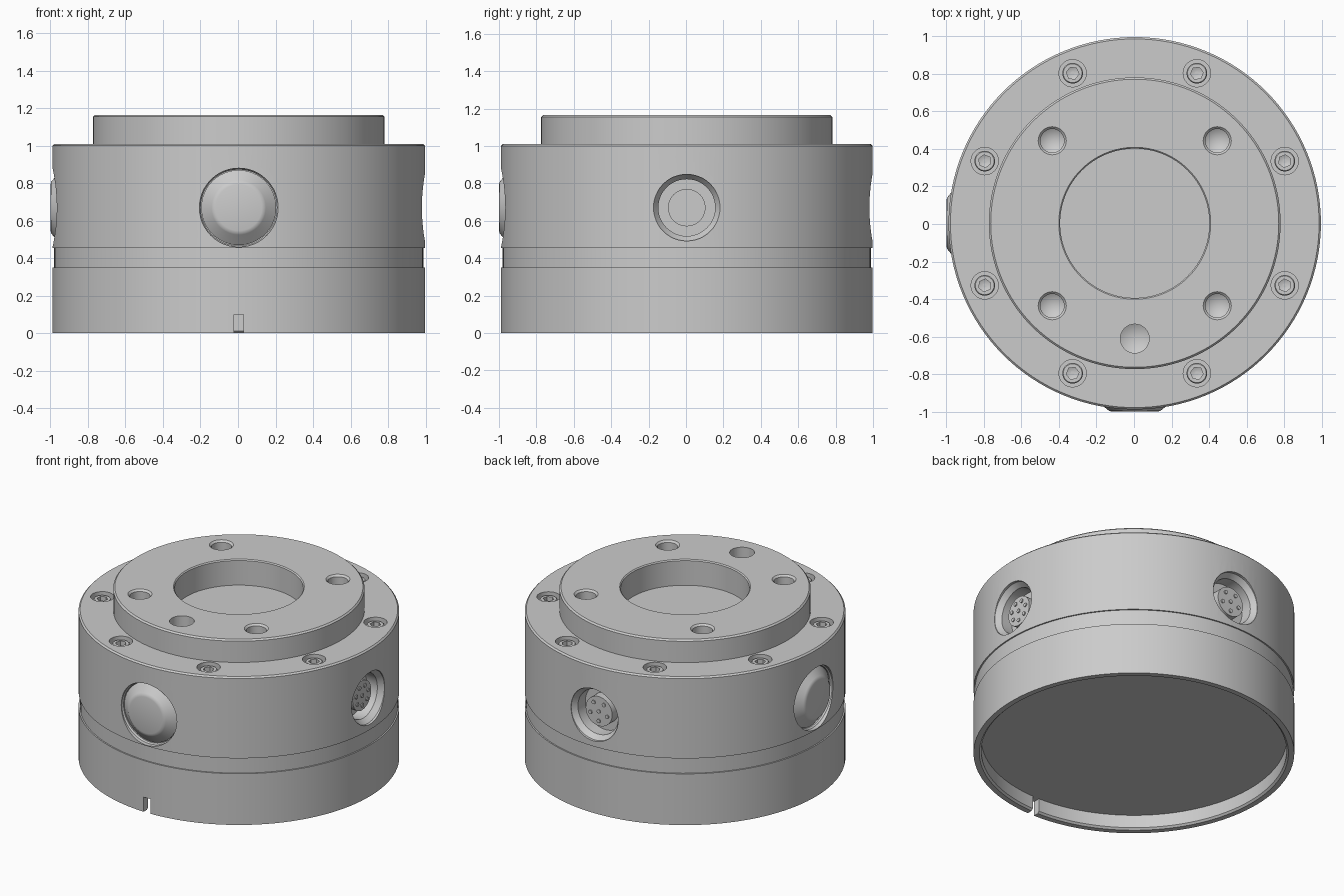
import bpy, bmesh
from math import radians, cos, sin, tau
from mathutils import Matrix, Vector

default = bpy.data.objects.get("Cube")
if default:
    bpy.data.objects.remove(default, do_unlink=True)

CENTRE = Matrix.Translation((0.004, 0.004, 0))
R = 0.993
PORT_Z = 0.67

grey = bpy.data.materials.new("machined grey")
grey.use_nodes = True
colour = (0.6, 0.6, 0.6, 1)
grey.diffuse_color = colour
grey.node_tree.nodes["Principled BSDF"].inputs["Base Color"].default_value = colour


def lathe(bm, profile, matrix, seg):
    """Add a closed solid of revolution to bm; profile is (radius, z) from axis to axis."""
    part = bmesh.new()
    verts = [part.verts.new((r, 0, z)) for r, z in profile]
    edges = [part.edges.new(pair) for pair in zip(verts, verts[1:])]
    bmesh.ops.spin(part, geom=verts + edges, cent=(0, 0, 0), axis=(0, 0, 1),
                   angle=tau, steps=seg)
    bmesh.ops.remove_doubles(part, verts=part.verts, dist=1e-5)
    bmesh.ops.recalc_face_normals(part, faces=part.faces)
    part.transform(matrix)
    mesh = bpy.data.meshes.new("part")
    part.to_mesh(mesh)
    part.free()
    bm.from_mesh(mesh)
    bpy.data.meshes.remove(mesh)


def to_object(name, parts):
    bm = bmesh.new()
    for profile, matrix, seg in parts:
        lathe(bm, profile, matrix, seg)
    mesh = bpy.data.meshes.new(name)
    bm.to_mesh(mesh)
    bm.free()
    mesh.materials.append(grey)
    obj = bpy.data.objects.new(name, mesh)
    bpy.context.collection.objects.link(obj)
    return obj


def build(name, parts, cutters=(), extra_cutter=None):
    """Make an object from lathed parts, cut it, and shade it."""
    obj = to_object(name, parts)
    tools = [to_object(name + "_cutter", cutters)] if cutters else []
    if extra_cutter:
        tools.append(extra_cutter)
    bpy.ops.object.select_all(action='DESELECT')
    obj.select_set(True)
    bpy.context.view_layer.objects.active = obj
    for tool in tools:
        tool.hide_render = True
        mod = obj.modifiers.new("cut", 'BOOLEAN')
        mod.object = tool
        mod.operation = 'DIFFERENCE'
        mod.solver = 'EXACT'
        bpy.ops.object.modifier_apply(modifier=mod.name)
        bpy.data.objects.remove(tool, do_unlink=True)
    bpy.ops.object.shade_smooth_by_angle(angle=radians(30))
    return obj


def at(x, y, z=0):
    return CENTRE @ Matrix.Translation((x, y, z))


def port(degrees):
    """Frame whose z axis points outward from the body axis at port height."""
    return (at(0, 0, PORT_Z) @ Matrix.Rotation(radians(degrees), 4, 'Z')
            @ Matrix.Rotation(radians(90), 4, 'Y'))


BUTTON_PORTS = {"front": port(-90), "right": port(180)}
SOCKET_PORTS = {"left": (port(0), 7), "back": (port(90), 5)}
TOP, SHOULDER = 1.165, 1.01

# Housing: recessed underside, seam groove, shoulder, raised flange, centre bore
housing = [(0, 0.1), (0.945, 0.1), (0.945, 0.012), (0.957, 0), (R, 0),
           (R, 0.35), (R - 0.009, 0.35), (R - 0.009, 0.455), (R, 0.455),
           (R, SHOULDER - 0.01), (R - 0.01, SHOULDER), (0.778, SHOULDER),
           (0.778, TOP - 0.01), (0.768, TOP), (0.405, TOP), (0.398, TOP - 0.007),
           (0.398, 0.99), (0, 0.99)]

# Cutters: chamfered bolt holes, dowel hole, screw counterbores, side ports
bolt_hole = [(0, 0.96), (0.063, 1.0), (0.063, TOP - 0.012), (0.076, TOP + 0.001),
             (0.076, 1.2), (0, 1.2)]
dowel_hole = [(0, 0.98), (0.077, 1.02), (0.077, 1.2), (0, 1.2)]
counterbore = [(0, 0.95), (0.073, 0.95), (0.073, 1.1), (0, 1.1)]
button_bore = [(0, 0.88), (0.203, 0.88), (0.203, 0.955), (0.21, 0.965),
               (0.21, 1.1), (0, 1.1)]
socket_bore = [(0, 0.86), (0.152, 0.86), (0.152, 0.94), (0.178, 0.975),
               (0.178, 1.1), (0, 1.1)]

screw_spots = []
for k in range(8):
    a = radians(22.5 + 45 * k)
    screw_spots.append(at(0.866 * cos(a), 0.866 * sin(a)) @ Matrix.Rotation(a, 4, 'Z'))

cuts = [(bolt_hole, at(x, y), 32) for x in (-0.44, 0.44) for y in (-0.44, 0.44)]
cuts.append((dowel_hole, at(0, -0.615), 32))
cuts += [(counterbore, spot, 32) for spot in screw_spots]
cuts += [(button_bore, frame, 48) for frame in BUTTON_PORTS.values()]
cuts += [(socket_bore, frame, 48) for frame, count in SOCKET_PORTS.values()]

# Alignment notch through the lower rim at the front
bm = bmesh.new()
bmesh.ops.create_cube(bm, size=1, matrix=at(0, -0.98, 0.04)
                      @ Matrix.Diagonal(Vector((0.05, 0.12, 0.12, 1))))
notch_mesh = bpy.data.meshes.new("notch_cutter")
bm.to_mesh(notch_mesh)
bm.free()
notch_mesh.materials.append(grey)
notch = bpy.data.objects.new("notch_cutter", notch_mesh)
bpy.context.collection.objects.link(notch)

build("housing", [(housing, CENTRE, 128)], cuts, notch)

# Cap screws with hex sockets
head = [(0, 0.94), (0.055, 0.94), (0.055, 0.99), (0.05, 0.996), (0, 0.996)]
hex_socket = [(0, 0.945), (0.034, 0.96), (0.034, 1.05), (0, 1.05)]
build("cap_screws", [(head, s, 32) for s in screw_spots],
      [(hex_socket, s, 6) for s in screw_spots])

# Push buttons with a sloping skirt
button = [(0, 0.87), (0.2, 0.87), (0.2, 0.95), (0.145, 0.994), (0.138, 1.0),
          (0.123, 1.004), (0, 1.004)]
for side, frame in BUTTON_PORTS.items():
    build(side + "_button", [(button, frame, 48)])

# Round connectors: core plug with a ring of pins and one in the middle
plug = [(0, 0.85), (0.1, 0.85), (0.1, 0.93), (0, 0.93)]
pin = [(0, 0.92), (0.013, 0.92), (0.013, 0.937), (0, 0.937)]
for side, (frame, count) in SOCKET_PORTS.items():
    parts = [(plug, frame, 48), (pin, frame, 12)]
    for k in range(count):
        a = tau * k / count
        spot = Matrix.Translation((0.066 * cos(a), 0.066 * sin(a), 0))
        parts.append((pin, frame @ spot, 12))
    build(side + "_connector", parts)
